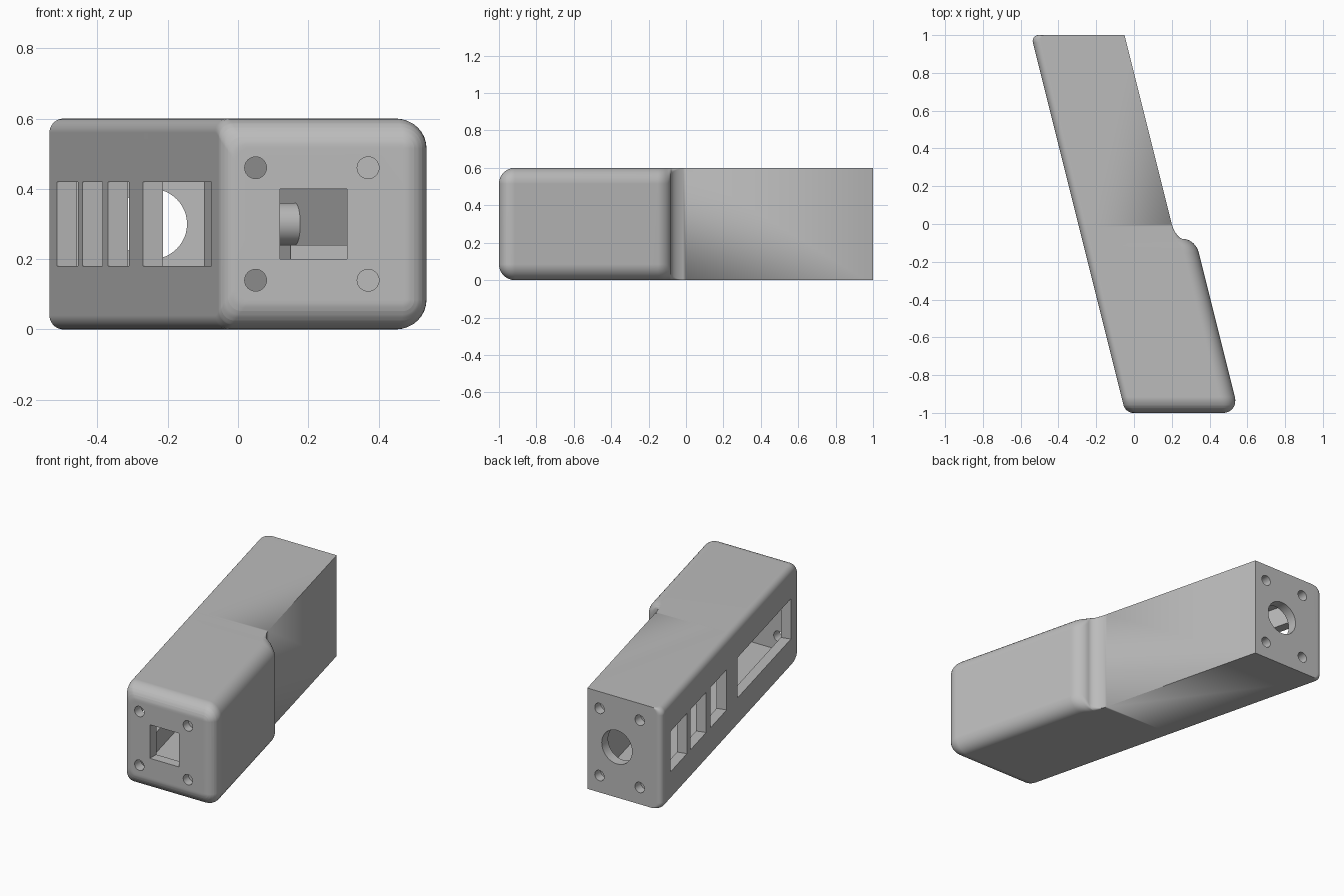
import bpy
import bmesh
from math import sin, cos, pi, sqrt, radians
from mathutils import Vector, Matrix

if "Cube" in bpy.data.objects:
    bpy.data.objects.remove(bpy.data.objects["Cube"], do_unlink=True)

grey = bpy.data.materials.new("plain_grey")
grey.use_nodes = True
colour = (0.5, 0.5, 0.5, 1)
grey.diffuse_color = colour
grey.node_tree.nodes["Principled BSDF"].inputs["Base Color"].default_value = colour

H, WALL, LEAN = 0.6, 0.06, 0.25
R_SIDE, R_NOSE = 0.04, 0.085
INWARD = Vector((1, LEAN, 0)).normalized()   # across the leaning side walls
ALONG = Vector((LEAN, -1, 0)).normalized()   # along the leaning side walls


def side_x(y):
    return -0.295 - LEAN * y


def far_x(y):
    return 0.2 - LEAN * y


def make_object(name, bm):
    bmesh.ops.recalc_face_normals(bm, faces=bm.faces)
    mesh = bpy.data.meshes.new(name)
    bm.to_mesh(mesh)
    bm.free()
    mesh.materials.append(grey)
    obj = bpy.data.objects.new(name, mesh)
    bpy.context.collection.objects.link(obj)
    return obj


def prism(name, outline, z0, z1):
    bm = bmesh.new()
    face = bm.faces.new([bm.verts.new((p[0], p[1], z0)) for p in outline])
    new = bmesh.ops.extrude_face_region(bm, geom=[face])["geom"]
    bmesh.ops.translate(bm, vec=(0, 0, z1 - z0),
                        verts=[v for v in new if isinstance(v, bmesh.types.BMVert)])
    return make_object(name, bm)


def rod(name, centre, axis, radius, depth, sides=32):
    turn = Vector(axis).to_track_quat("Z", "Y").to_matrix().to_4x4()
    bm = bmesh.new()
    bmesh.ops.create_cone(bm, cap_ends=True, segments=sides, radius1=radius, radius2=radius,
                          depth=depth, matrix=Matrix.Translation(centre) @ turn)
    return make_object(name, bm)


def rounding(d, r):
    # inset of a rounded edge at distance d from the end
    return r - sqrt(max(0, r * r - (r - d) ** 2)) if d < r else 0


# Stations along the body: (y, bulge beyond the slim grip)
arc = [i * pi / 16 for i in range(9)]
stations = [(1 - R_SIDE * (1 - cos(a)), 0) for a in arc]
stations += [(-0.08 * sin(a), 0.045 * (1 - cos(a))) for a in arc]
stations += [(-0.08 - 0.07 * (1 - cos(a)), 0.045 + 0.06 * sin(a)) for a in arc[1:]]
stations.append((-0.2, 0.105))
nose = {round(-1 + r * (1 - cos(a)), 5) for r in (R_SIDE, R_NOSE) for a in arc}
stations += [(y, 0.105) for y in sorted(nose, reverse=True)]


def section(y, bulge):
    nose_in = rounding(y + 1, R_NOSE)
    x0 = side_x(y) + rounding(min(1 - y, y + 1), R_SIDE)
    x1 = far_x(y) + bulge - nose_in
    r0 = R_SIDE
    r1 = max(0, min(bulge, R_NOSE) - nose_in)
    z0, z1 = nose_in, H - nose_in
    points = []
    for cx, cz, r, start in ((x1 - r1, z1 - r1, r1, 0), (x0 + r0, z1 - r0, r0, 1),
                             (x0 + r0, z0 + r0, r0, 2), (x1 - r1, z0 + r1, r1, 3)):
        for a in arc:
            t = a + start * pi / 2
            points.append((cx + r * cos(t), y, cz + r * sin(t)))
    return points


# Main body, lofted through the stations
bm = bmesh.new()
rings = [[bm.verts.new(p) for p in section(*s)] for s in stations]
count = len(rings[0])
for a, b in zip(rings, rings[1:]):
    for i in range(count):
        j = (i + 1) % count
        bm.faces.new((a[i], a[j], b[j], b[i]))
bm.faces.new(rings[0])
bm.faces.new(rings[-1])
bmesh.ops.remove_doubles(bm, verts=bm.verts, dist=0.0002)
bmesh.ops.dissolve_degenerate(bm, edges=bm.edges, dist=0.0001)
body = make_object("body", bm)

# Hollow inside
end = 1 - WALL
cutters = [prism("cavity", [(side_x(-end) + WALL, -end), (far_x(-end) - WALL, -end),
                            (far_x(end) - WALL, end), (side_x(end) + WALL, end)],
                 WALL, H - WALL)]

# Side windows
for y0, y1 in ((0.64, 0.88), (0.36, 0.59), (0.06, 0.30), (-0.88, -0.10)):
    low, high = Vector((side_x(y0), y0, 0)), Vector((side_x(y1), y1, 0))
    cutters.append(prism("window", [low - INWARD * 0.1, low + INWARD * 0.08,
                                    high + INWARD * 0.08, high - INWARD * 0.1], 0.18, 0.42))

# Square front port and round rear port
cutters.append(prism("port", [(0.12, -1.1), (0.31, -1.1), (0.31, -0.9), (0.12, -0.9)], 0.2, 0.4))
cutters.append(rod("rear_port", (-0.245, 1, 0.3), (0, 1, 0), 0.1, 0.2, 48))

# Screw holes at both ends
for z in (0.14, 0.46):
    cutters.append(rod("screw", (0.05, -1, z), (0, 1, 0), 0.031, 0.2))
    cutters.append(rod("screw", (0.37, -1, z), (0, 1, 0), 0.031, 0.1))
for x in (-0.13, -0.395):
    for z in (0.1, 0.5):
        cutters.append(rod("screw", (x, 1, z), (0, 1, 0), 0.031, 0.11))

bpy.context.view_layer.objects.active = body
for cutter in cutters:
    mod = body.modifiers.new("cut", "BOOLEAN")
    mod.operation = "DIFFERENCE"
    mod.solver = "EXACT"
    mod.object = cutter
    bpy.ops.object.modifier_apply(modifier=mod.name)
    bpy.data.objects.remove(cutter, do_unlink=True)

# Inner post and step on the far wall
wall = Vector((far_x(-0.09) - WALL, -0.09, 0.3))
post = rod("inner_post", wall - INWARD * 0.04, INWARD, 0.06, 0.12)
step = prism("inner_step", [(0.15, -0.7), (far_x(-0.7) - 0.05, -0.7),
                            (far_x(-0.5) - 0.05, -0.5), (0.1, -0.5)], 0.05, 0.24)

for obj in (body, post, step):
    bpy.ops.object.select_all(action="DESELECT")
    obj.select_set(True)
    bpy.context.view_layer.objects.active = obj
    bpy.ops.object.shade_smooth_by_angle(angle=radians(30))
    weighted = obj.modifiers.new("flat_face_normals", "WEIGHTED_NORMAL")
    weighted.keep_sharp = True
